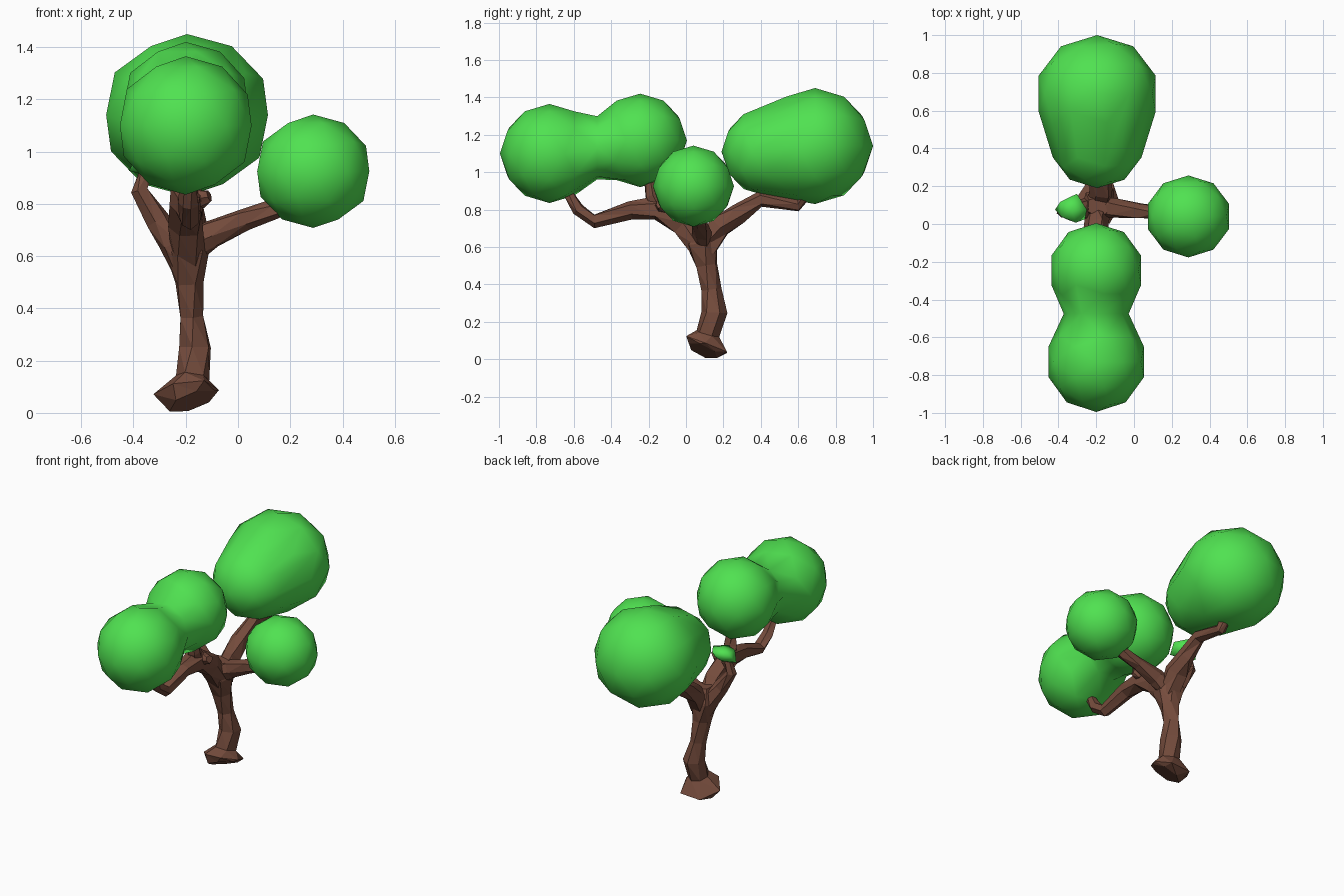
import bpy, bmesh, random
from math import cos, sin, tau
from mathutils import Vector, Matrix

random.seed(4)
cube = bpy.data.objects.get("Cube")
if cube:
    bpy.data.objects.remove(cube, do_unlink=True)


def material(name, rgb):
    m = bpy.data.materials.new(name)
    m.use_nodes = True
    col = (*rgb, 1)
    m.diffuse_color = col
    bsdf = m.node_tree.nodes["Principled BSDF"]
    bsdf.inputs["Base Color"].default_value = col
    bsdf.inputs["Roughness"].default_value = 0.8
    return m


bark = material("brown bark", (0.178, 0.072, 0.046))
leaf = material("leaf green", (0.08, 0.76, 0.082))


def finish(name, bm, mat, smooth):
    bmesh.ops.recalc_face_normals(bm, faces=bm.faces[:])
    for f in bm.faces:
        f.smooth = smooth
    me = bpy.data.meshes.new(name)
    bm.to_mesh(me)
    bm.free()
    me.materials.append(mat)
    ob = bpy.data.objects.new(name, me)
    bpy.context.collection.objects.link(ob)
    return ob


def limb(name, pts, sides=6, jitter=0.17):
    """Faceted tube; each point is (x, y, z, radius)."""
    bm = bmesh.new()
    centres = [Vector(p[:3]) for p in pts]
    rings = []
    side = None
    for i, c in enumerate(centres):
        t = (centres[min(i + 1, len(pts) - 1)] - centres[max(i - 1, 0)]).normalized()
        if side is None:
            side = t.orthogonal()
        side = (side - t * side.dot(t)).normalized()
        up = t.cross(side)
        ring = []
        for k in range(sides):
            a = tau * k / sides + 0.25 * i
            r = pts[i][3] * (1 + random.uniform(-jitter, jitter))
            ring.append(bm.verts.new(c + (side * cos(a) + up * sin(a)) * r))
        rings.append(ring)
    for a, b in zip(rings, rings[1:]):
        for k in range(sides):
            n = (k + 1) % sides
            bm.faces.new((a[k], a[n], b[n], b[k]))
    bm.faces.new(rings[0])
    bm.faces.new(rings[-1])
    bmesh.ops.triangulate(bm, faces=bm.faces[:])
    return finish(name, bm, bark, False)


def ball(bm, centre, r, subdivisions=2, scale=(1, 1, 1)):
    mat = Matrix.Translation(centre) @ Matrix.Diagonal((*scale, 1))
    return bmesh.ops.create_icosphere(bm, subdivisions=subdivisions, radius=r, matrix=mat)["verts"]


# Trunk with its tilted, flared foot
limb("trunk", [(-.175, .09, .045, .1), (-.188, .105, .08, .125), (-.18, .125, .135, .065),
               (-.17, .15, .25, .065), (-.18, .135, .37, .05), (-.19, .115, .5, .058),
               (-.195, .09, .62, .085), (-.19, .09, .72, .06)])

# Branches
limb("front_branch", [(-.19, .08, .6, .07), (-.2, -.02, .72, .07), (-.2, -.15, .815, .07),
                      (-.19, -.3, .8, .052), (-.19, -.49, .74, .038), (-.19, -.58, .80, .035),
                      (-.19, -.63, .89, .028)])
limb("front_fork", [(-.2, -.13, .8, .055), (-.19, -.18, .88, .045), (-.19, -.2, .97, .03)])
limb("branch_stub", [(-.18, -.12, .82, .035), (-.14, -.13, .82, .035), (-.11, -.14, .83, .025)])
limb("back_branch", [(-.19, .1, .6, .07), (-.18, .18, .71, .065), (-.18, .28, .78, .05),
                     (-.18, .4, .855, .04), (-.18, .6, .82, .032), (-.18, .64, .88, .03)])
limb("left_branch", [(-.2, .09, .62, .06), (-.1, .08, .68, .055), (.03, .07, .735, .045),
                     (.14, .06, .78, .035), (.25, .05, .83, .025)])
limb("right_branch", [(-.2, .1, .54, .06), (-.255, .08, .65, .055), (-.305, .075, .74, .045),
                      (-.38, .07, .85, .036), (-.35, .08, .92, .028), (-.335, .08, .97, .02)])

# Back crown: a large ball tapering to a smaller one
bm = bmesh.new()
ball(bm, (-.195, .69, 1.14), .31, scale=(1.05, 1, 1))
ball(bm, (-.195, .425, 1.11), .235, scale=(1.05, 1, 1))
hull = bmesh.ops.convex_hull(bm, input=bm.verts[:])
bmesh.ops.delete(bm, geom=[v for v in hull["geom_interior"] if isinstance(v, bmesh.types.BMVert)],
                 context='VERTS')
finish("back_crown", bm, leaf, True)

# Front crown: two balls opened towards each other and joined by a narrow waist
bm = bmesh.new()
lobes = [((-.2, -.73, 1.1), .265, 1), ((-.2, -.245, 1.17), .25, -1)]
for centre, r, way in lobes:
    verts = ball(bm, centre, r)
    cut = [v for v in verts if (v.co.y - centre[1]) * way > .6 * r]
    bmesh.ops.delete(bm, geom=cut, context='VERTS')
rim = [e for e in bm.edges if e.is_boundary]
bmesh.ops.bridge_loops(bm, edges=rim)
waist = Vector((-.2, -.475, 1.13))
across = [e for e in bm.edges
          if (e.verts[0].co.y - waist.y) * (e.verts[1].co.y - waist.y) < 0]
ring = bmesh.ops.subdivide_edges(bm, edges=across, cuts=1)["geom_inner"]
for v in ring:
    if isinstance(v, bmesh.types.BMVert):
        out = v.co - waist
        out.y = 0
        v.co = waist + out.normalized() * .172
bmesh.ops.triangulate(bm, faces=bm.faces[:])
finish("front_crown", bm, leaf, True)

# Left crown
bm = bmesh.new()
ball(bm, (.288, .04, .925), .217, scale=(1.04, 1, 1))
finish("left_crown", bm, leaf, True)

# Tiny jagged sprig on the right
bm = bmesh.new()
sprig = Vector((-.33, .075, .96))
for v in ball(bm, sprig, .1, 1, (1, 1, .75)):
    v.co = sprig + (v.co - sprig) * random.uniform(.55, 1.05)
finish("right_sprig", bm, leaf, True)
